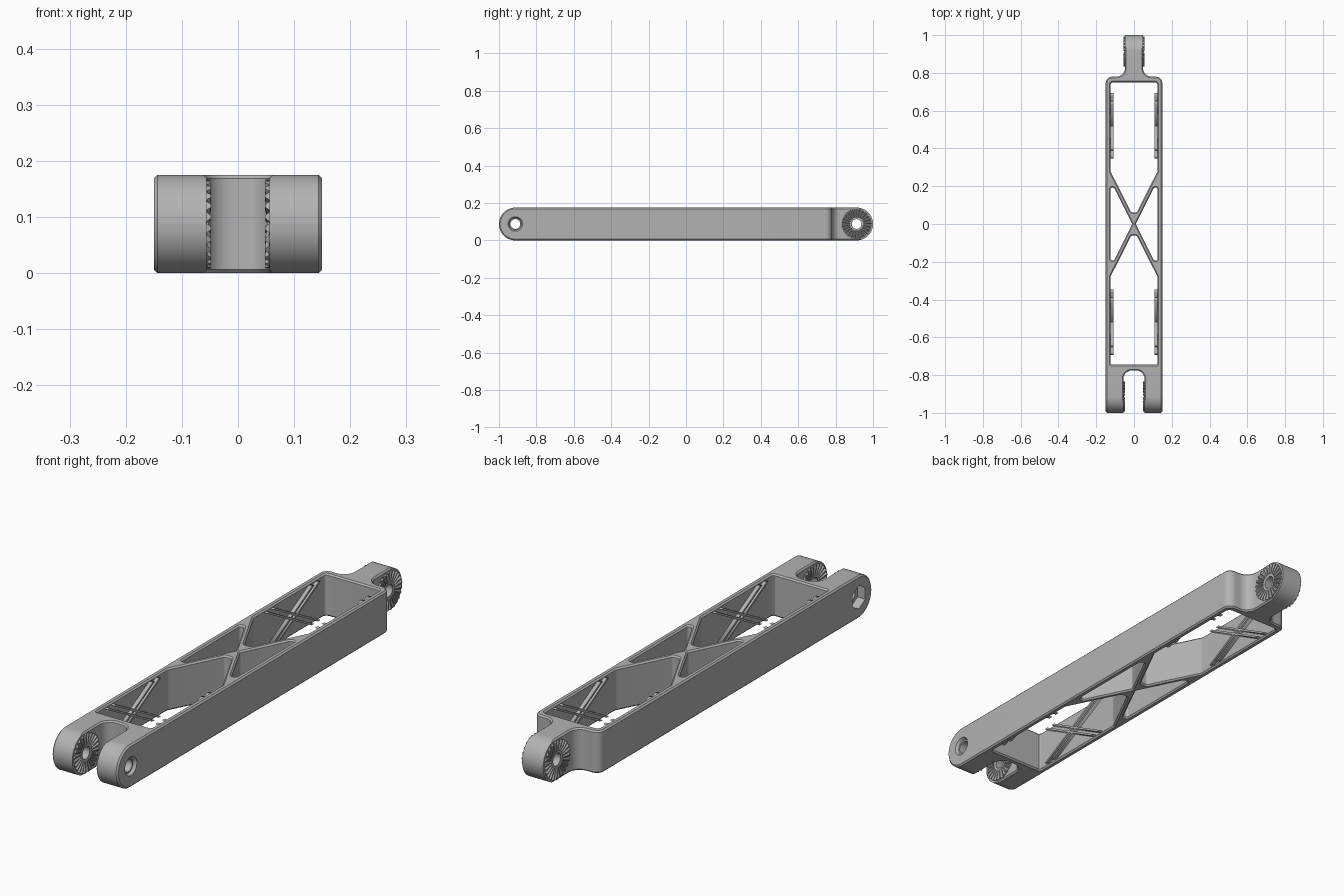
import bpy, bmesh, math
from mathutils import Vector, Matrix

if "Cube" in bpy.data.objects:
    bpy.data.objects.remove(bpy.data.objects["Cube"])

HALF = 0.0875                # half height of the link
PIVOT = 0.9125               # distance of the pivots from the centre
UP = Matrix.Translation((0, 0, HALF))
# local x, y, z become world y, z, x
SIDE = UP @ Matrix(((0, 0, 1, 0), (1, 0, 0, 0), (0, 1, 0, 0), (0, 0, 0, 1)))

grey = bpy.data.materials.new("grey plastic")
grey.use_nodes = True
grey.diffuse_color = (0.45, 0.45, 0.45, 1)
grey.node_tree.nodes["Principled BSDF"].inputs["Base Color"].default_value = grey.diffuse_color


def rounded(corners, steps=8):
    """Outline from (x, y, radius) corners, each turned into an arc."""
    out = []
    for i, (x, y, r) in enumerate(corners):
        p = Vector((x, y))
        a = (Vector(corners[i - 1][:2]) - p).normalized()
        b = (Vector(corners[(i + 1) % len(corners)][:2]) - p).normalized()
        if r == 0:
            out.append(p)
            continue
        half = a.angle(b) / 2
        c = p + (a + b).normalized() * r / math.sin(half)
        t = r / math.tan(half)
        va, vb = (p + a * t - c).normalized(), (p + b * t - c).normalized()
        out += [c + va.slerp(vb, k / steps).normalized() * r for k in range(steps + 1)]
    return out


def add_object(name, mesh):
    mesh.materials.clear()
    mesh.materials.append(grey)
    ob = bpy.data.objects.new(name, mesh)
    bpy.context.collection.objects.link(ob)
    return ob


def evaluated_mesh(ob):
    bpy.context.view_layer.update()
    dg = bpy.context.evaluated_depsgraph_get()
    return bpy.data.meshes.new_from_object(ob.evaluated_get(dg))


def prism(name, loops, half, chamfer, matrix):
    """Filled outlines (later loops are holes) extruded with chamfered rims."""
    cu = bpy.data.curves.new(name, "CURVE")
    cu.dimensions, cu.fill_mode = "2D", "BOTH"
    cu.extrude, cu.bevel_depth = half - chamfer, chamfer
    cu.offset, cu.bevel_resolution = -chamfer, 0
    for loop in loops:
        sp = cu.splines.new("POLY")
        sp.points.add(len(loop) - 1)
        for pt, co in zip(sp.points, loop):
            pt.co = (co[0], co[1], 0, 1)
        sp.use_cyclic_u = True
    tmp = bpy.data.objects.new(name, cu)
    bpy.context.collection.objects.link(tmp)
    mesh = evaluated_mesh(tmp)
    bpy.data.objects.remove(tmp)
    bm = bmesh.new()
    bm.from_mesh(mesh)
    bmesh.ops.remove_doubles(bm, verts=bm.verts, dist=1e-5)
    bmesh.ops.recalc_face_normals(bm, faces=bm.faces)
    bm.to_mesh(mesh)
    bm.free()
    mesh.transform(matrix)
    return add_object(name, mesh)


def cylinder(name, sides, r1, r2, x0, x1, y):
    """Cutter along x from x0 to x1, radius r1 to r2."""
    bm = bmesh.new()
    bmesh.ops.create_cone(bm, cap_ends=True, segments=sides, radius1=r1, radius2=r2, depth=x1 - x0)
    mesh = bpy.data.meshes.new(name)
    bm.to_mesh(mesh)
    bm.free()
    mesh.transform(SIDE @ Matrix.Translation((y, 0, (x0 + x1) / 2)))
    return add_object(name, mesh)


def boolean(ob, tool, operation):
    mod = ob.modifiers.new(operation, "BOOLEAN")
    mod.operation, mod.solver, mod.object = operation, "EXACT", tool
    tool.hide_render = True
    mesh = evaluated_mesh(ob)
    ob.modifiers.clear()
    ob.data = mesh
    bpy.data.objects.remove(tool)


def smooth(ob):
    bpy.ops.object.select_all(action="DESELECT")
    ob.select_set(True)
    bpy.context.view_layer.objects.active = ob
    bpy.ops.object.shade_smooth_by_angle(angle=math.radians(30))


def mirrored(right_half):
    return right_half + [(-x, y, r) for x, y, r in reversed(right_half)]


# Link frame: fork at the front, tongue at the back, four windows around a cross brace
outline = rounded(mirrored([
    (0.056, -0.775, 0.045), (0.056, -1.01, 0), (0.15, -1.01, 0),
    (0.15, 0.78, 0.035), (0.048, 0.78, 0.045), (0.048, 1.01, 0)]))
back_window = rounded(mirrored([
    (0.015, 0.062, 0.012), (0.125, 0.28, 0.02), (0.125, 0.75, 0.015)]))
front_window = [(x, max(-y, -0.745)) for x, y in back_window]
side_window = rounded([(0.009, 0, 0.006), (0.125, 0.232, 0.012), (0.125, -0.232, 0.012)])
other_window = [(-x, y) for x, y in side_window]
frame = prism("link_frame", [outline, back_window, front_window, side_window, other_window],
              HALF, 0.006, UP)

# Round both ends in profile
h = HALF + 0.0003
profile = rounded([(-1, -h, HALF), (1, -h, HALF), (1, h, HALF), (-1, h, HALF)], 14)
boolean(frame, prism("end_rounding", [profile], 0.1503, 0.0068, SIDE), "INTERSECT")

# Pivot holes, countersunk bolt seat and hexagonal nut pocket
for y in (-PIVOT, PIVOT):
    boolean(frame, cylinder("pivot_hole", 32, 0.026, 0.026, -0.3, 0.3, y), "DIFFERENCE")
boolean(frame, cylinder("bolt_seat", 32, 0.032, 0.04, 0.138, 0.152, -PIVOT), "DIFFERENCE")
boolean(frame, cylinder("nut_pocket", 6, 0.048, 0.048, -0.2, -0.115, -PIVOT), "DIFFERENCE")
smooth(frame)


def serrated_disc(name, x, direction, y, teeth=24):
    """Ring of radial teeth standing on the plane x."""
    bm = bmesh.new()
    radii = (0.026, 0.036, 0.036, 0.079, 0.079)
    rings = []
    for k in range(teeth * 4):
        a = math.tau * k / (teeth * 4)
        top = 0.008 if k % 4 in (1, 2) else 0.001
        heights = (0.003, 0.003, top * 0.6, top, -0.002)
        rings.append([bm.verts.new((x + direction * d, y + r * math.cos(a), HALF + r * math.sin(a)))
                      for r, d in zip(radii, heights)])
    for k, ring in enumerate(rings):
        nxt = rings[(k + 1) % len(rings)]
        for j in range(len(radii) - 1):
            bm.faces.new((ring[j], ring[j + 1], nxt[j + 1], nxt[j]))
    bmesh.ops.recalc_face_normals(bm, faces=bm.faces)
    if sum(f.normal.x * f.calc_area() for f in bm.faces) * direction < 0:
        bmesh.ops.reverse_faces(bm, faces=bm.faces)
    mesh = bpy.data.meshes.new(name)
    bm.to_mesh(mesh)
    bm.free()
    add_object(name, mesh)


for side, s in (("left", 1), ("right", -1)):
    # Locking teeth on the tongue and inside the fork
    serrated_disc("tongue_teeth_" + side, s * 0.048, s, PIVOT)
    serrated_disc("fork_teeth_" + side, s * 0.056, -s, -PIVOT)
    # Crossed pairs of ribs on the inner walls
    for end, e in (("back", 1), ("front", -1)):
        for slope in (1, -1):
            for k in (-1, 1):
                mid, run, w, z = e * 0.52 + k * 0.021, slope * 0.145, 0.008, HALF - 0.008
                bar = [(mid - run - w, -z), (mid - run + w, -z), (mid + run + w, z), (mid + run - w, z)]
                prism(f"wall_rib_{end}_{side}", [bar], 0.009, 0,
                      SIDE @ Matrix.Translation((0, 0, s * 0.118)))
